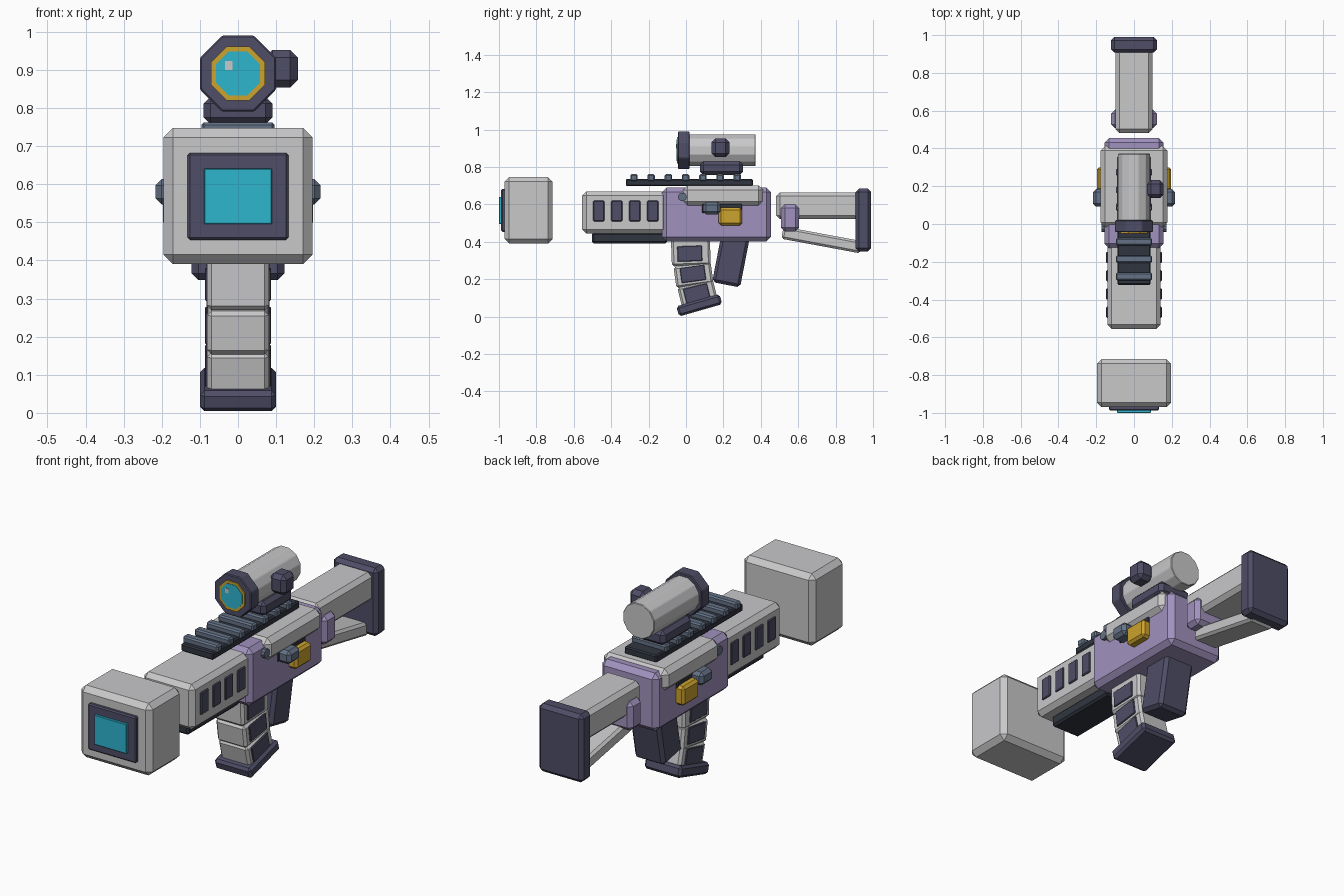
import bpy, bmesh, math
from mathutils import Matrix, Vector

if "Cube" in bpy.data.objects:
    bpy.data.objects.remove(bpy.data.objects["Cube"])


def material(name, r, g, b):
    lin = [((c / 255 + 0.055) / 1.055) ** 2.4 for c in (r, g, b)]
    m = bpy.data.materials.new(name)
    m.diffuse_color = (*lin, 1)
    m.use_nodes = True
    m.node_tree.nodes["Principled BSDF"].inputs["Base Color"].default_value = m.diffuse_color
    return m


GREY = material("light grey", 200, 200, 202)
DARK = material("dark violet grey", 78, 77, 102)
PURPLE = material("purple", 160, 146, 190)
BLACK = material("near black", 48, 53, 64)
STEEL = material("blue grey", 100, 114, 134)
GOLD = material("gold", 204, 163, 46)
CYAN = material("cyan", 46, 182, 206)


def finish(name, bm, mat, bevel=0.0):
    """Bevel the edges of a closed mesh and link it as an object."""
    if bevel:
        bmesh.ops.bevel(bm, geom=bm.edges[:], offset=bevel, segments=1,
                        affect='EDGES', clamp_overlap=True)
    bmesh.ops.recalc_face_normals(bm, faces=bm.faces[:])
    me = bpy.data.meshes.new(name)
    bm.to_mesh(me)
    bm.free()
    me.materials.append(mat)
    ob = bpy.data.objects.new(name, me)
    bpy.context.collection.objects.link(ob)
    return ob


def box(name, mat, x, y, z, bevel=0.01):
    """Bevelled box from (min, max) ranges."""
    bm = bmesh.new()
    bmesh.ops.create_cube(bm, size=1)
    for v in bm.verts:
        v.co = Vector([(a + b) / 2 + c * (b - a) for c, (a, b) in zip(v.co, (x, y, z))])
    return finish(name, bm, mat, bevel)


def tilted(name, mat, half_x, centre, size, angle, bevel=0.01, x=0.0):
    """Bevelled box tilted in the side plane; centre and size are (y, z)."""
    bm = bmesh.new()
    bmesh.ops.create_cube(bm, size=1)
    bmesh.ops.scale(bm, vec=(2 * half_x, *size), verts=bm.verts)
    bm.transform(Matrix.Translation((x, *centre)) @ Matrix.Rotation(math.radians(angle), 4, 'X'))
    return finish(name, bm, mat, bevel)


def prism(name, mat, sides, apothem, y, z, bevel=0.0):
    """Flat-topped polygon prism along y."""
    bm = bmesh.new()
    bmesh.ops.create_cone(bm, cap_ends=True, segments=sides, depth=y[1] - y[0],
                          radius1=apothem / math.cos(math.pi / sides),
                          radius2=apothem / math.cos(math.pi / sides))
    bm.transform(Matrix.Translation((0, sum(y) / 2, z)) @ Matrix.Rotation(math.pi / 2, 4, 'X')
                 @ Matrix.Rotation(math.pi / sides, 4, 'Z'))
    return finish(name, bm, mat, bevel)


def sym(a):
    return (-a, a)


# Muzzle block with its screen
box("muzzle_block", GREY, sym(.196), (-.97, -.714), (.39, .747), .025)
box("screen_frame", DARK, sym(.132), (-.988, -.96), (.454, .682), .006)
box("screen", CYAN, sym(.089), (-1.0, -.98), (.495, .641), .002)

# Handguard with side vents and lower rail
box("handguard", GREY, sym(.14), (-.555, -.1), (.445, .67), .022)
box("lower_rail", BLACK, sym(.08), (-.503, -.1), (.392, .45), .01)
for i in range(4):
    y0 = -.497 + i * .0965
    for s in (-1, 1):
        box("vent", DARK, sorted((s * .13, s * .147)), (y0, y0 + .06), (.51, .62), .004)

# Receiver, top cover, hinge pin and side controls
box("receiver", PURPLE, sym(.156), (-.128, .455), (.403, .69), .024)
box("receiver_cover", GREY, sym(.178), (-.016, .413), (.592, .702), .025)
bm = bmesh.new()
bmesh.ops.create_cone(bm, cap_ends=True, segments=10, radius1=.023, radius2=.023, depth=.345)
bm.transform(Matrix.Translation((0, -.02, .64)) @ Matrix.Rotation(math.pi / 2, 4, 'Y'))
finish("hinge_pin", bm, STEEL)
for s in (-1, 1):
    box("ejection_slot", BLACK, sorted((s * .15, s * .163)), (.085, .3), (.555, .605), .004)
    box("bolt_handle", STEEL, sorted((s * .14, s * .217)), (.092, .185), (.547, .613), .016)
    box("gold_switch", GOLD, sorted((s * .14, s * .197)), (.175, .3), (.488, .583), .012)

# Top rail with teeth
box("top_rail", BLACK, sym(.088), (-.322, .358), (.698, .736), .006)
for i in range(7):
    y0 = -.278 + i * .092
    box("rail_tooth", STEEL, sym(.096), (y0 - .02, y0 + .02), (.725, .762), .007)

# Scope
box("scope_mount", DARK, sym(.09), (.075, .305), (.757, .83), .018)
prism("scope_tube", GREY, 12, .085, (0, .372), .89, .003)
prism("scope_front_ring", DARK, 8, .1, (-.043, .02), .89, .004)
prism("scope_gold_ring", GOLD, 8, .071, (-.049, -.03), .89)
prism("scope_lens", CYAN, 8, .058, (-.051, -.04), .89)
box("lens_glint", GREY, (-.034, -.015), (-.053, -.045), (.9, .923), 0)
box("scope_knob", DARK, (.07, .157), (.137, .232), (.853, .952), .02)

# Stock
box("stock_tube", GREY, sym(.097), (.482, .93), (.521, .665), .02)
box("stock_collar", PURPLE, sym(.121), (.508, .605), (.456, .6), .02)
tilted("stock_strut", GREY, .068, (.727, .41), (.43, .066), -10.5, .012)
box("butt_plate", DARK, sym(.122), (.907, .99), (.348, .685), .018)

# Grip
tilted("grip", DARK, .083, (.243, .318), (.152, .3), -11, .016)

# Curved magazine: three segments with side panels and a base plate
segments = [((.026, .345), (.208, .145), 2), ((.04, .223), (.2, .115), 8),
            ((.063, .118), (.195, .125), 14)]
panels = [(.02, .337), (.037, .229), (.057, .124)]
for (centre, size, angle), panel in zip(segments, panels):
    tilted("magazine_segment", GREY, .081, centre, size, angle, .012)
    for s in (-1, 1):
        tilted("magazine_panel", DARK, .006, panel, (.132, .082), angle, .003, s * .081)
tilted("magazine_base", DARK, .1, (.071, .061), (.24, .056), 16, .012)
